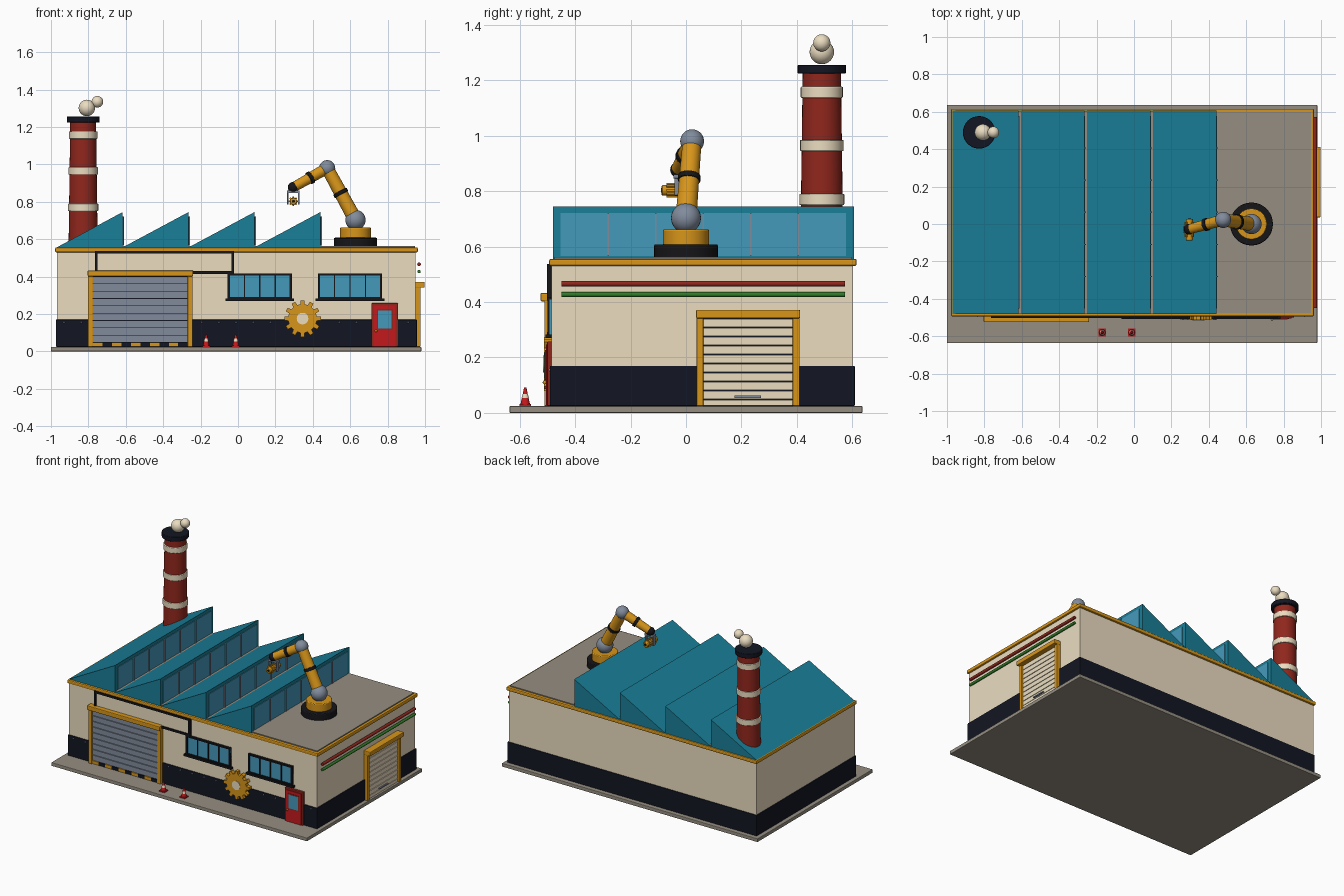
import bpy, bmesh, math
from mathutils import Vector

if "Cube" in bpy.data.objects:
    bpy.data.objects.remove(bpy.data.objects["Cube"])

COL = {
    'teal': (.01, .21, .31), 'orange': (.68, .30, .01), 'red': (.28, .02, .012),
    'bright_red': (.55, .01, .012), 'cream': (.83, .72, .53), 'navy': (.006, .008, .016),
    'glass': (.06, .32, .50), 'steel': (.22, .26, .33), 'concrete': (.30, .27, .22),
    'green': (.03, .20, .02), 'black': (.008, .008, .01)}
MATS = {}
for k, c in COL.items():
    MATS[k] = bpy.data.materials.new(k)
    MATS[k].diffuse_color = (*c, 1)


def finish(ob, name, col, bevel=0, smooth=False):
    ob.name = name
    ob.data.materials.append(MATS[col])
    if bevel:
        m = ob.modifiers.new('bevel', 'BEVEL')
        m.width, m.segments = bevel, 2
    if smooth:
        bpy.context.view_layer.objects.active = ob
        ob.select_set(True)
        bpy.ops.object.shade_smooth_by_angle(angle=math.radians(40))
        ob.select_set(False)
    return ob


def box(name, col, x, y, z, bevel=0):
    bpy.ops.mesh.primitive_cube_add(size=1)
    ob = bpy.context.object
    for v in ob.data.vertices:
        v.co = [(r[0] + r[1]) / 2 + c * (r[1] - r[0]) for c, r in zip(v.co, (x, y, z))]
    ob.select_set(False)
    return finish(ob, name, col, bevel)


def rod(name, col, a, b, r1, r2=None, n=32, bevel=0):
    a, b = Vector(a), Vector(b)
    bpy.ops.mesh.primitive_cone_add(vertices=n, radius1=r1, radius2=r1 if r2 is None else r2,
                                    depth=(b - a).length, location=(a + b) / 2,
                                    rotation=(b - a).to_track_quat('Z', 'Y').to_euler())
    return finish(bpy.context.object, name, col, bevel, True)


def ball(name, col, p, r):
    bpy.ops.mesh.primitive_uv_sphere_add(segments=28, ring_count=16, radius=r, location=p)
    return finish(bpy.context.object, name, col, 0, True)


def prism(name, col, pts, y0, y1):
    """Extrude an x-z outline along y."""
    bm = bmesh.new()
    f = bm.faces.new([bm.verts.new((x, y0, z)) for x, z in pts])
    new = bmesh.ops.extrude_face_region(bm, geom=[f])['geom']
    bmesh.ops.translate(bm, vec=(0, y1 - y0, 0), verts=[v for v in new if isinstance(v, bmesh.types.BMVert)])
    bmesh.ops.recalc_face_normals(bm, faces=bm.faces)
    me = bpy.data.meshes.new(name)
    bm.to_mesh(me)
    bm.free()
    ob = bpy.data.objects.new(name, me)
    bpy.context.collection.objects.link(ob)
    return finish(ob, name, col)


def gear(name, col, cx, cz, r, root, teeth, y0, y1):
    pts = []
    for i in range(teeth):
        for k, rad in ((-.30, root), (-.2, r), (.2, r), (.30, root)):
            a = (i + k) * math.tau / teeth
            pts.append((cx + rad * math.cos(a), cz + rad * math.sin(a)))
    return prism(name, col, pts, y0, y1)


FRONT, RIGHT = -.485, .95


def wall_box(side, name, col, u, z, d, bevel=0):
    """Box on a wall: u along the wall, d outwards from it."""
    if side == 'front':
        return box(name, col, u, (FRONT - d, FRONT + .01), z, bevel)
    return box(name, col, (RIGHT - .01, RIGHT + d), u, z, bevel)


# slab, walls, plinth, cornice, roof deck
box('ground_slab', 'concrete', (-1, .98), (-.637, .637), (0, .025), .004)
box('walls', 'cream', (-.968, RIGHT), (FRONT, .603), (.02, .54))
box('plinth', 'navy', (-.974, .956), (-.491, .609), (.025, .17), .003)
box('cornice', 'orange', (-.978, .962), (-.494, .616), (.53, .556), .007)
box('roof_deck', 'concrete', (-.955, .945), (-.475, .598), (.53, .563))

# saw-tooth roof with glazed right faces
for i in range(4):
    x0, x1 = -.97 + i * .3525, -.97 + (i + 1) * .3525
    prism(f'roof_tooth_{i}', 'teal', [(x0, .556), (x1, .556), (x1, .745)], -.48, .607)
    box(f'roof_glass_{i}', 'glass', (x1 - .01, x1 + .004), (-.452, .577), (.566, .722))
    for j in range(1, 6):
        y = -.452 + j * 1.029 / 6
        box(f'roof_mullion_{i}_{j}', 'steel', (x1, x1 + .009), (y - .003, y + .003), (.566, .722))

# chimney and smoke
cx, cy = -.828, .49
rod('chimney', 'red', (cx, cy, .55), (cx, cy, 1.23), .078, .069)
for i, z in enumerate((.75, .945, 1.137)):
    rod(f'chimney_band_{i}', 'cream', (cx, cy, z), (cx, cy, z + .04), .081 - i * .0025, bevel=.003)
rod('chimney_cap', 'navy', (cx, cy, 1.224), (cx, cy, 1.256), .087, bevel=.003)
ball('smoke_large', 'cream', (-.808, .49, 1.302), .044)
ball('smoke_small', 'cream', (-.752, .49, 1.335), .031)


# roller doors
def roller_door(side, u0, u1, ztop, slat_col, n, t, d, beam):
    wall_box(side, side + '_door_back', 'navy', (u0 + t, u1 - t), (.025, ztop - .03), .010)
    zs, h = .05, (ztop - .03 - .05) / n
    for i in range(n):
        wall_box(side, f'{side}_door_slat_{i}', slat_col, (u0 + t, u1 - t),
                 (zs + i * h, zs + (i + 1) * h - .004), .017)
    for i, u in enumerate((u0, u1 - t)):
        wall_box(side, f'{side}_door_jamb_{i}', 'orange', (u, u + t), (.025, ztop - .02), d, .003)
    wall_box(side, side + '_door_header', 'orange', (u0 - .002, u1 + .002), (ztop - .031, ztop), beam, .005)


roller_door('front', -.802, -.242, .433, 'steel', 9, .027, .026, .04)
roller_door('right', .038, .41, .372, 'cream', 9, .025, .026, .048)
for i in range(10):
    u = -.775 + i * .0506
    wall_box('front', f'hazard_stripe_{i}', 'navy' if i % 2 else 'orange', (u, u + .0506), (.027, .048), .021)
wall_box('right', 'right_door_bottom', 'cream', (.063, .385), (.026, .047), .017)
wall_box('right', 'right_door_handle', 'steel', (.175, .27), (.054, .062), .026)

# pipes along the right wall
for name, z, r in (('red', .466, .010), ('green', .427, .009)):
    rod(name + '_wall_pipe', name, (.968, -.45, z), (.968, .573, z), r, n=16)

# blank sign board with dark border
wall_box('front', 'sign_board', 'cream', (-.755, -.03), (.425, .535), .008)
for i, (u, z) in enumerate((((-.764, -.022), (.523, .537)), ((-.764, -.022), (.415, .429)),
                            ((-.764, -.75), (.415, .537)), ((-.036, -.022), (.415, .537)))):
    wall_box('front', f'sign_border_{i}', 'black', u, z, .017)

# front windows
for i, u0 in enumerate((-.055, .427)):
    u1 = u0 + .343
    wall_box('front', f'window_glass_{i}', 'glass', (u0, u1), (.28, .41), .008)
    for j, z in enumerate((.28, .405)):
        wall_box('front', f'window_rail_{i}_{j}', 'black', (u0, u1), (z, z + .011), .016)
    for j in range(5):
        u, w = u0 + .006 + j * (u1 - u0 - .012) / 4, (.006 if j in (0, 4) else .003)
        wall_box('front', f'window_bar_{i}_{j}', 'black', (u - w, u + w), (.28, .414), .015)
    wall_box('front', f'window_sill_{i}', 'black', (u0 - .012, u1 + .012), (.270, .283), .022)

# gear emblem on the wall
gear('wall_gear', 'orange', .345, .176, .098, .077, 12, -.512, -.48)
rod('wall_gear_hub', 'cream', (.345, -.48, .176), (.345, -.516, .176), .031)

# red entrance door
wall_box('front', 'entrance_frame', 'red', (.713, .855), (.025, .258), .016, .003)
wall_box('front', 'entrance_door', 'bright_red', (.725, .843), (.027, .246), .021)
wall_box('front', 'entrance_window_frame', 'red', (.742, .828), (.118, .226), .023)
wall_box('front', 'entrance_window', 'glass', (.748, .822), (.124, .220), .025)
ball('entrance_handle', 'orange', (.738, -.51, .11), .007)

# rivets on the front plinth
for i in range(21):
    x = -.93 + i * .092
    if not (-.82 < x < -.23 or .24 < x < .45 or .70 < x < .87):
        ball(f'plinth_rivet_{i}', 'steel', (x, -.491, .155), .005)

# traffic cones
for i, x in enumerate((-.17, -.012)):
    y = -.58
    box(f'cone_base_{i}', 'bright_red', (x - .021, x + .021), (y - .021, y + .021), (.025, .032))
    rod(f'cone_body_{i}', 'bright_red', (x, y, .032), (x, y, .092), .017, .004, 20)
    rod(f'cone_band_{i}', 'cream', (x, y, .053), (x, y, .068), .0130, .0098, 20)

# robot arm
S, E, W = Vector((.628, 0, .703)), Vector((.477, .022, .98)), Vector((.295, -.028, .877))
rod('arm_foot', 'black', (.628, 0, .558), (.628, 0, .608), .115, bevel=.005)
rod('arm_turntable', 'orange', (.628, 0, .605), (.628, 0, .662), .083, bevel=.005)
ball('shoulder_joint', 'steel', S, .054)
rod('upper_arm', 'orange', S, E, .038, .034)
ball('elbow_joint', 'steel', E, .043)
rod('forearm', 'orange', E, W, .031, .026)


def ring(name, a, b, t, r):
    c, d = a.lerp(b, t), (b - a).normalized() * .010
    rod(name, 'black', c - d, c + d, r, bevel=.002)


ring('upper_arm_ring', S, E, .52, .041)
ring('forearm_ring', E, W, .5, .034)
ball('wrist_joint', 'black', W, .029)
# gripper holding a small part
box('gripper_palm', 'steel', (.262, .330), (-.046, -.010), (.846, .860), .002)
for i, x in enumerate((.263, .321)):
    box(f'gripper_finger_{i}', 'steel', (x, x + .008), (-.042, -.014), (.785, .85), .002)
rod('held_part', 'orange', (.296, -.088, .803), (.296, .028, .803), .019, n=20, bevel=.004)
gear('held_gear', 'orange', .296, .803, .026, .020, 8, -.07, .01)
rod('held_part_bore', 'black', (.296, -.0895, .803), (.296, .0295, .803), .008, n=16)

for m in bpy.data.materials:
    if m.users and not m.is_grease_pencil:
        m.use_nodes = True
        m.node_tree.nodes["Principled BSDF"].inputs["Base Color"].default_value = m.diffuse_color
